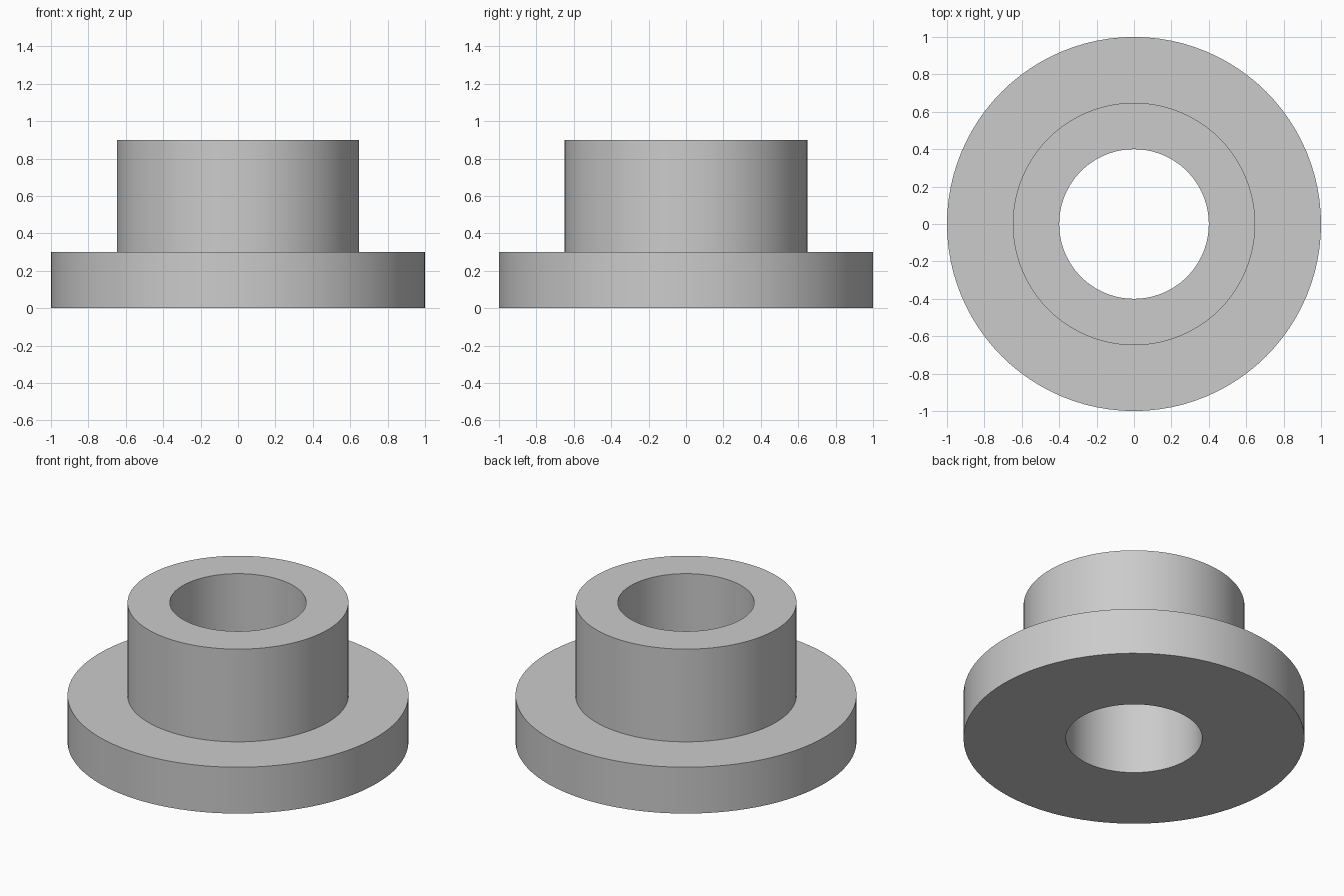
import bpy
import bmesh
from math import cos, sin, tau, radians

SEGMENTS = 96
BORE, SLEEVE, FLANGE = 0.40, 0.648, 1.0
FLANGE_TOP, SLEEVE_TOP = 0.30, 0.90

cube = bpy.data.objects.get("Cube")
if cube:
    bpy.data.objects.remove(cube, do_unlink=True)

# Plain grey material
grey = bpy.data.materials.new("plain_grey")
grey.use_nodes = True
colour = (0.6, 0.6, 0.6, 1)
grey.diffuse_color = colour
grey.node_tree.nodes["Principled BSDF"].inputs["Base Color"].default_value = colour


def lathe(name, profile):
    """Revolve a closed (radius, height) profile about the z axis."""
    bm = bmesh.new()
    rings = []
    for i in range(SEGMENTS):
        a = tau * i / SEGMENTS
        rings.append([bm.verts.new((r * cos(a), r * sin(a), z)) for r, z in profile])
    n = len(profile)
    for i, ring in enumerate(rings):
        following = rings[(i + 1) % SEGMENTS]
        for j in range(n):
            k = (j + 1) % n
            bm.faces.new((ring[j], following[j], following[k], ring[k]))
    bmesh.ops.recalc_face_normals(bm, faces=bm.faces)
    mesh = bpy.data.meshes.new(name)
    bm.to_mesh(mesh)
    bm.free()
    mesh.materials.append(grey)
    obj = bpy.data.objects.new(name, mesh)
    bpy.context.collection.objects.link(obj)
    return obj


# Flanged bushing: wide flange, raised sleeve and through bore in one solid
bushing = lathe("flanged_bushing", [
    (BORE, 0), (FLANGE, 0), (FLANGE, FLANGE_TOP),
    (SLEEVE, FLANGE_TOP), (SLEEVE, SLEEVE_TOP), (BORE, SLEEVE_TOP),
])

# Smooth walls with sharp rims
bpy.ops.object.select_all(action="DESELECT")
bushing.select_set(True)
bpy.context.view_layer.objects.active = bushing
bpy.ops.object.shade_smooth_by_angle(angle=radians(30))
